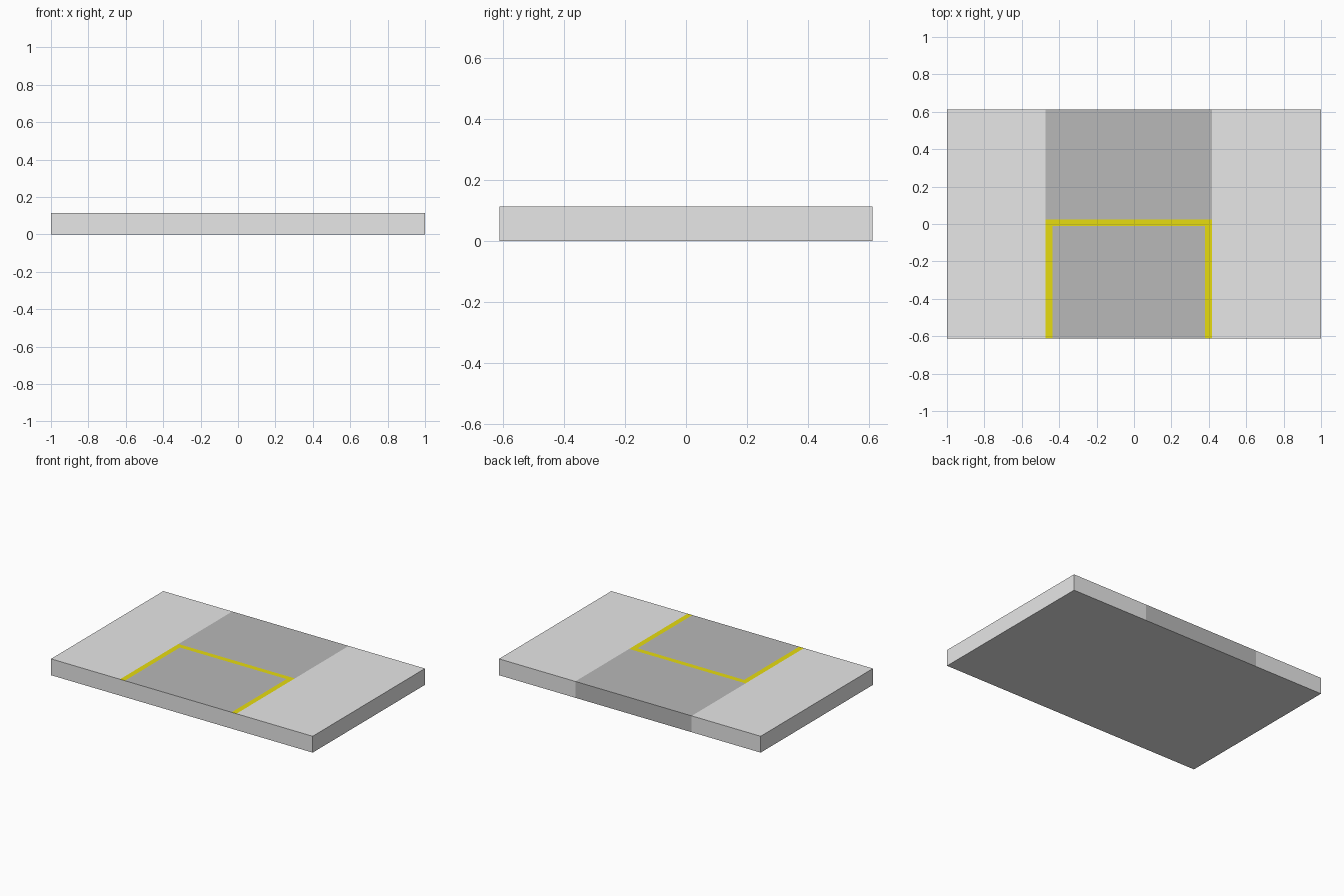
import bpy, bmesh
from mathutils import Matrix

if "Cube" in bpy.data.objects:
    bpy.data.objects.remove(bpy.data.objects["Cube"])

W, D, H = 2.0, 1.226, 0.113        # slab size
X0, X1 = -0.473, 0.417             # road edges
LINE = 0.037                       # painted line width
Y_LINE = 0.025                     # back edge of the cross line


def material(name, rgb):
    m = bpy.data.materials.new(name)
    m.diffuse_color = (*rgb, 1)
    m.use_nodes = True
    m.node_tree.nodes["Principled BSDF"].inputs["Base Color"].default_value = m.diffuse_color
    return m


# Slab, cut along the borders of the road and the painted lines
bm = bmesh.new()
bmesh.ops.create_cube(bm, size=1, matrix=Matrix.Translation((0, 0, H / 2)) @ Matrix.Diagonal((W, D, H, 1)))


def cut(co, no):
    bmesh.ops.bisect_plane(bm, geom=bm.verts[:] + bm.edges[:] + bm.faces[:], plane_co=co, plane_no=no)


for x in (X0, X0 + LINE, X1 - LINE, X1):
    cut((x, 0, 0), (1, 0, 0))
for y in (Y_LINE - LINE, Y_LINE):
    cut((0, y, 0), (0, 1, 0))

# Road on the top and back face, yellow lines round the front bay
bm.normal_update()
for f in bm.faces:
    c, n = f.calc_center_median(), f.normal
    if not X0 < c.x < X1:
        continue
    if n.z > 0.5:
        on_side = c.x < X0 + LINE or c.x > X1 - LINE
        on_cross = c.y > Y_LINE - LINE
        f.material_index = 2 if c.y < Y_LINE and (on_side or on_cross) else 1
    elif n.y > 0.5:
        f.material_index = 1

mesh = bpy.data.meshes.new("paved_slab")
bm.to_mesh(mesh)
bm.free()
mesh.materials.append(material("light_concrete", (0.8, 0.8, 0.8)))
mesh.materials.append(material("grey_asphalt", (0.48, 0.48, 0.48)))
mesh.materials.append(material("yellow_paint", (0.8, 0.72, 0.005)))
bpy.context.collection.objects.link(bpy.data.objects.new("paved_slab", mesh))
